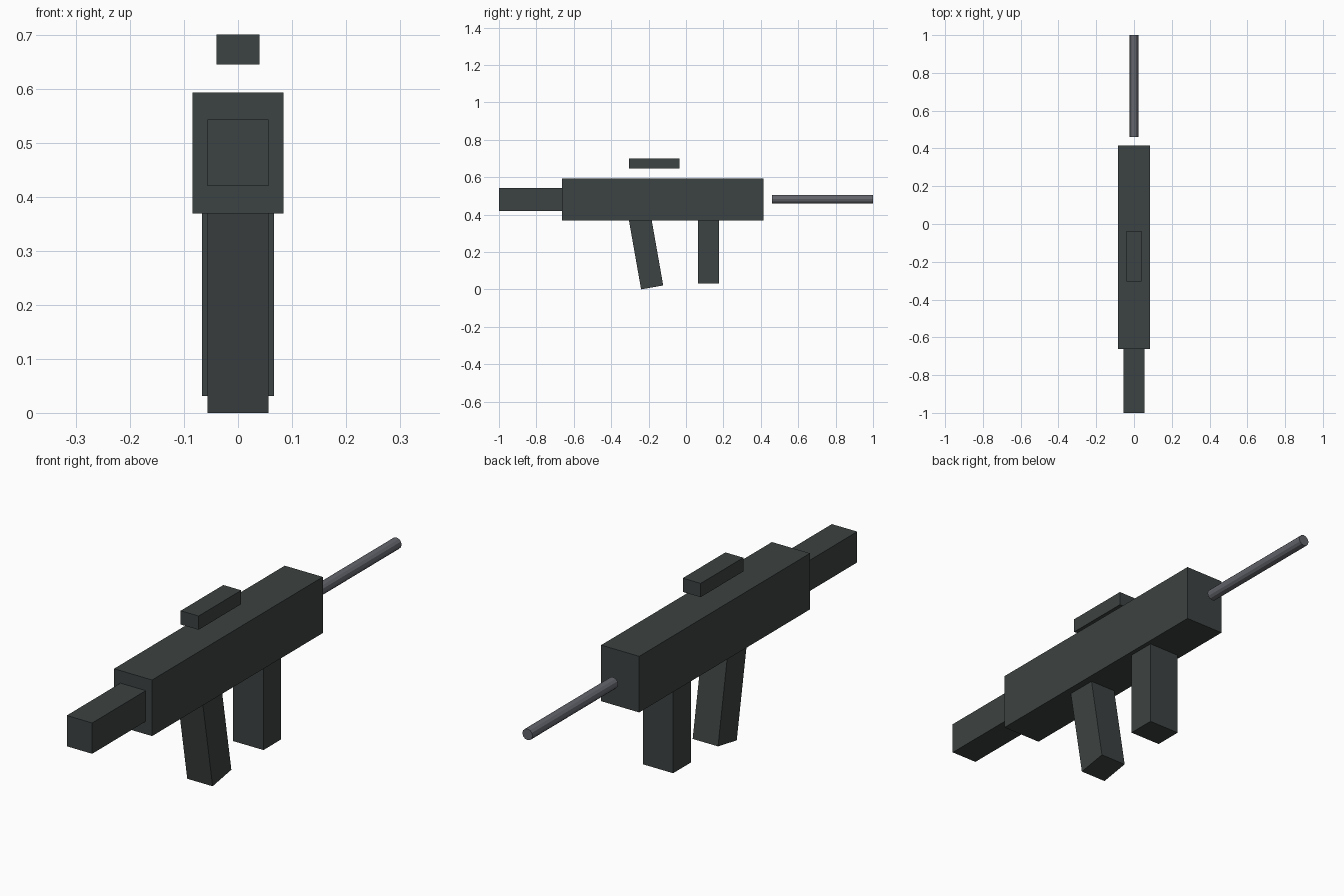
import bpy
import math
from mathutils import Matrix, Vector

cube = bpy.data.objects.get("Cube")
if cube:
    bpy.data.objects.remove(cube, do_unlink=True)


def make_material(name, rgb):
    mat = bpy.data.materials.new(name)
    mat.use_nodes = True
    color = (*rgb, 1.0)
    mat.diffuse_color = color
    mat.node_tree.nodes["Principled BSDF"].inputs["Base Color"].default_value = color
    return mat


dark = make_material("dark gunmetal", (0.046, 0.055, 0.054))
steel = make_material("grey steel", (0.125, 0.13, 0.15))


def box(name, width, y_range, z_range):
    """Box centred on x = 0, spanning the given y and z ranges."""
    (y0, y1), (z0, z1) = y_range, z_range
    bpy.ops.mesh.primitive_cube_add(size=1, location=(0, (y0 + y1) / 2, (z0 + z1) / 2))
    obj = bpy.context.object
    obj.name = name
    obj.data.transform(Matrix.Diagonal((width, y1 - y0, z1 - z0, 1)))
    obj.data.materials.append(dark)
    return obj


# Main body, stock, floating sight and magazine
box("body", 0.168, (-0.662, 0.415), (0.369, 0.593))
box("stock", 0.112, (-1.0, -0.655), (0.42, 0.543))
box("sight", 0.079, (-0.305, -0.036), (0.645, 0.70))
box("magazine", 0.134, (0.065, 0.177), (0.031, 0.375))

# Grip, leaning back from its lower end
tilt = math.radians(10)
length = 0.40
grip = box("grip", 0.112, (-0.06, 0.06), (0, length))
axis = Vector((0, -math.sin(tilt), math.cos(tilt)))
grip.rotation_euler.x = tilt
grip.location = Vector((0, -0.181, 0.0105)) + axis * length / 2

# Barrel, set apart from the body
bpy.ops.mesh.primitive_cylinder_add(vertices=12, radius=0.0225, depth=0.54,
                                    location=(0, 0.73, 0.482),
                                    rotation=(math.pi / 2, 0, 0))
barrel = bpy.context.object
barrel.name = "barrel"
barrel.data.materials.append(steel)
